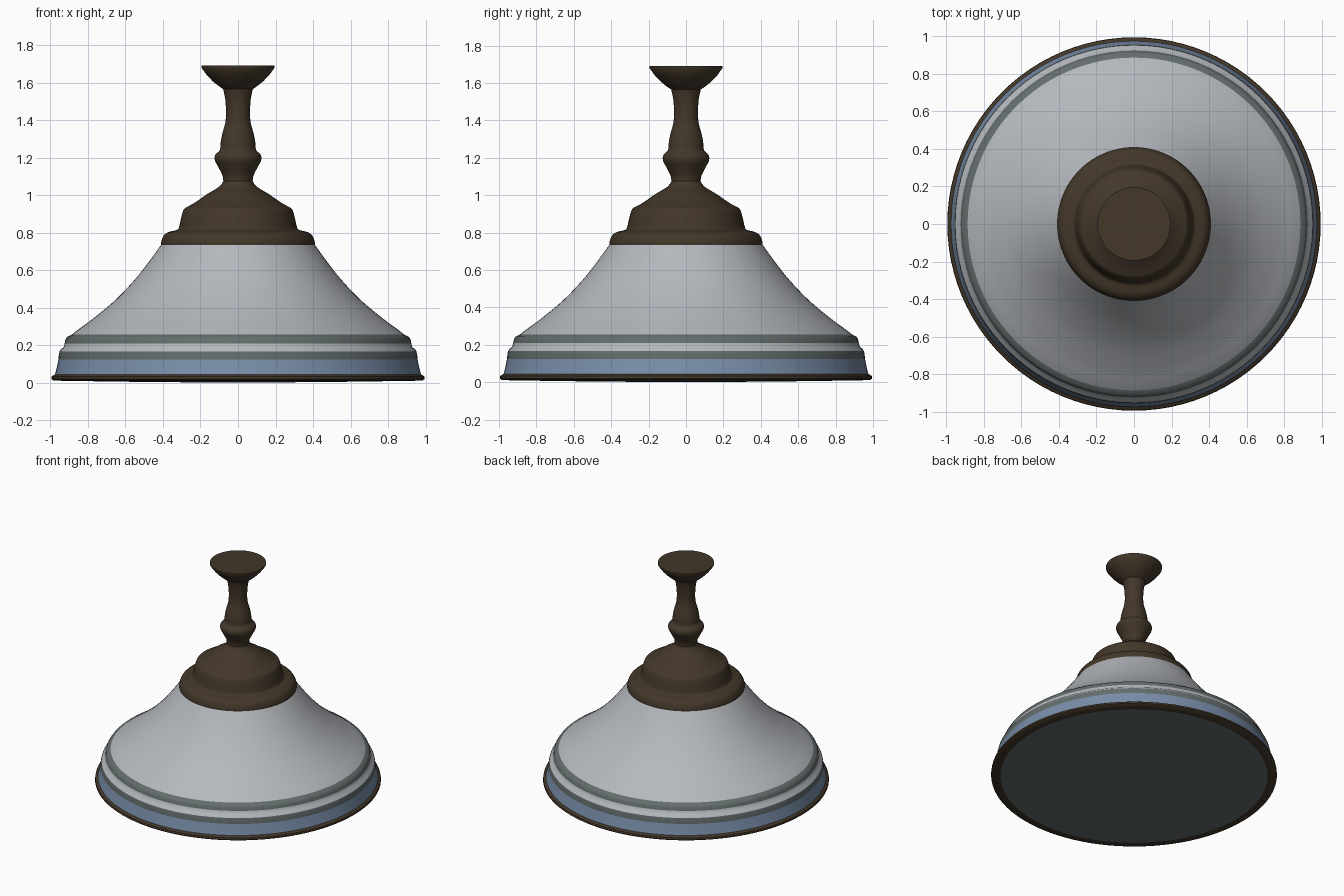
import bpy, bmesh, math
from mathutils import Vector

if "Cube" in bpy.data.objects:
    bpy.data.objects.remove(bpy.data.objects["Cube"])

SEG = 96


def material(name, rgb):
    m = bpy.data.materials.new(name)
    m.diffuse_color = (*rgb, 1)
    m.use_nodes = True
    m.node_tree.nodes["Principled BSDF"].inputs["Base Color"].default_value = m.diffuse_color
    return m


BRONZE = material("dark bronze", (0.056, 0.038, 0.022))
GLASS = material("pale grey glass", (0.46, 0.48, 0.51))
BAND = material("grey green band", (0.125, 0.15, 0.15))
BLUE = material("dusty blue", (0.19, 0.27, 0.40))


def smooth_profile(pts, steps=4):
    """Catmull-Rom curve through (radius, height) points."""
    v = [Vector(p) for p in pts]
    v = [v[0]] + v + [v[-1]]
    out = []
    for a, b, c, d in zip(v, v[1:], v[2:], v[3:]):
        for i in range(steps):
            t = i / steps
            out.append(0.5 * (2 * b + (c - a) * t + (2 * a - 5 * b + 4 * c - d) * t * t
                              + (3 * b - a - 3 * c + d) * t ** 3))
    return out + [v[-1]]


def lathe(name, profile, mat):
    """Spin a profile around z; a zero radius closes to a single point."""
    bm = bmesh.new()
    rings = []
    for r, z in profile:
        if r < 1e-5:
            rings.append([bm.verts.new((0, 0, z))] * SEG)
        else:
            rings.append([bm.verts.new((r * math.cos(2 * math.pi * k / SEG),
                                        r * math.sin(2 * math.pi * k / SEG), z))
                          for k in range(SEG)])
    for lo, hi in zip(rings, rings[1:]):
        for k in range(SEG):
            n = (k + 1) % SEG
            corners = list(dict.fromkeys((lo[k], lo[n], hi[n], hi[k])))
            bm.faces.new(corners)
    me = bpy.data.meshes.new(name)
    bm.to_mesh(me)
    bm.free()
    me.materials.append(mat)
    ob = bpy.data.objects.new(name, me)
    bpy.context.collection.objects.link(ob)
    bpy.ops.object.select_all(action='DESELECT')
    ob.select_set(True)
    bpy.context.view_layer.objects.active = ob
    bpy.ops.object.shade_smooth_by_angle(angle=math.radians(40))
    return ob


# Diffuser disc closing the underside, bulging very slightly
lathe("bottom_diffuser", [(0, 0.0), (0.5, 0.004), (0.93, 0.01)], BAND)

# Bronze rim
lathe("bottom_rim", [(0.93, 0.01), (0.985, 0.012), (0.995, 0.02), (0.993, 0.034),
                     (0.975, 0.045)], BRONZE)

# Stepped skirt with coloured bands
lathe("blue_skirt", [(0.975, 0.045), (0.965, 0.085), (0.957, 0.125)], BLUE)
lathe("lower_band", [(0.957, 0.125), (0.955, 0.15), (0.951, 0.167)], BAND)
lathe("pale_band", [(0.951, 0.167), (0.945, 0.178), (0.929, 0.19), (0.924, 0.21)], GLASS)
lathe("upper_band", [(0.924, 0.21), (0.919, 0.232), (0.911, 0.244), (0.887, 0.256)], BAND)

# Flared glass shade
lathe("glass_shade", smooth_profile([
    (0.887, 0.256), (0.85, 0.285), (0.775, 0.34), (0.655, 0.44), (0.55, 0.55),
    (0.475, 0.645), (0.41, 0.735)]), GLASS)

# Stepped bronze collar
lathe("collar", smooth_profile([
    (0.41, 0.735), (0.408, 0.755), (0.395, 0.785), (0.37, 0.803), (0.325, 0.815),
    (0.313, 0.835), (0.303, 0.88), (0.288, 0.925), (0.262, 0.942), (0.225, 0.963),
    (0.165, 1.005), (0.1, 1.045), (0.078, 1.075)]), BRONZE)

# Turned stem with its knob
lathe("stem", smooth_profile([
    (0.078, 1.075), (0.083, 1.105), (0.105, 1.15), (0.123, 1.185), (0.121, 1.215),
    (0.097, 1.24), (0.093, 1.275), (0.084, 1.325), (0.068, 1.385), (0.064, 1.44),
    (0.068, 1.51), (0.079, 1.565)]), BRONZE)

# Ceiling cup at the top
lathe("top_cup", [(0.079, 1.565), (0.105, 1.583), (0.135, 1.607), (0.168, 1.642),
                  (0.195, 1.679), (0.195, 1.69), (0, 1.69)], BRONZE)
